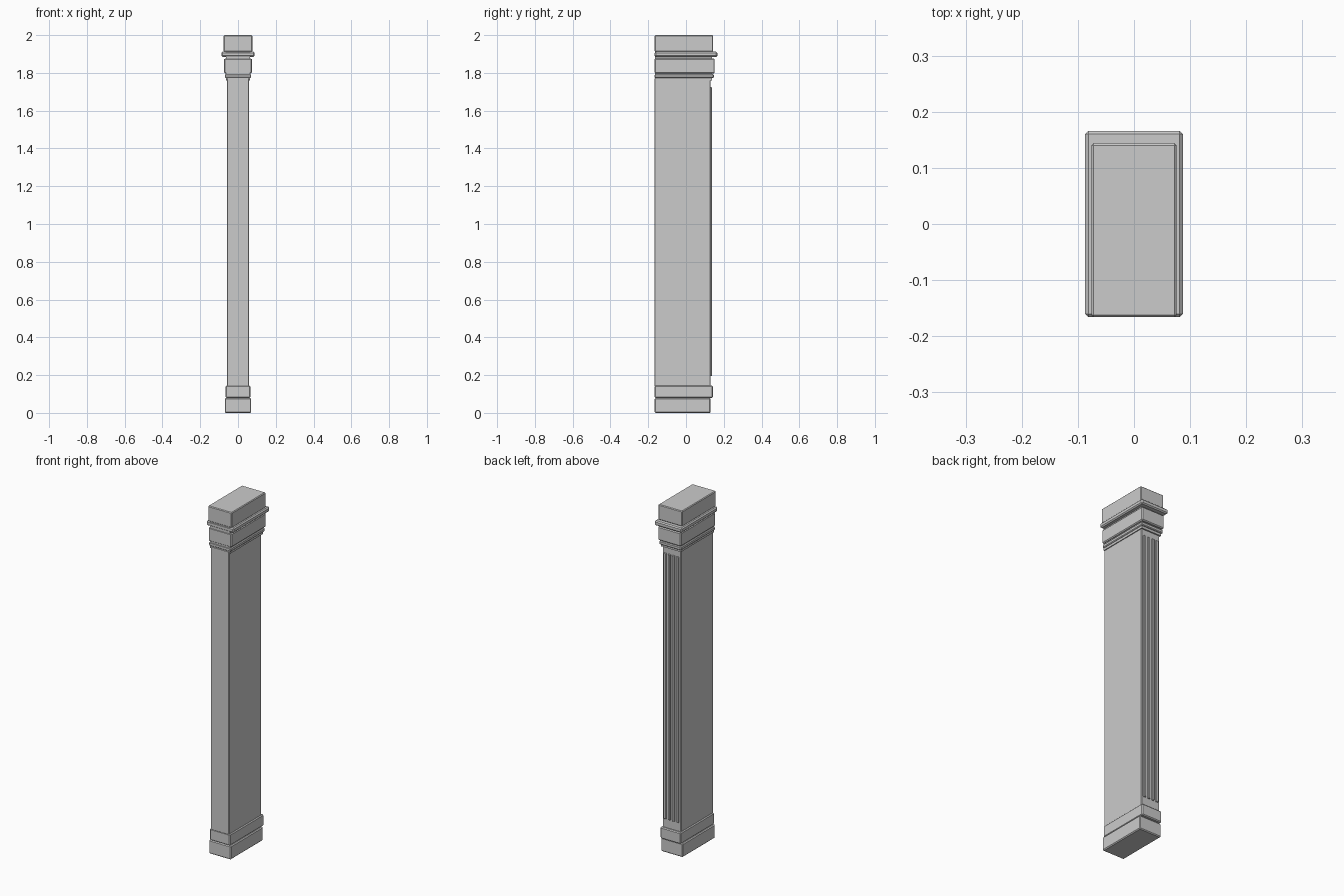
import bpy

if "Cube" in bpy.data.objects:
    bpy.data.objects.remove(bpy.data.objects["Cube"])

BACK = -0.166  # every block is flush on this plane


def block(name, half_x, y0, y1, z0, z1, chamfer=0.004):
    bpy.ops.mesh.primitive_cube_add(size=1, location=(0, (y0 + y1) / 2, (z0 + z1) / 2))
    ob = bpy.context.object
    ob.name = name
    ob.scale = (2 * half_x, y1 - y0, z1 - z0)
    bpy.ops.object.transform_apply(location=False, rotation=False, scale=True)
    if chamfer:
        mod = ob.modifiers.new("chamfer", 'BEVEL')
        mod.width = chamfer
        mod.segments = 1
    return ob


# Stacked base, shaft and capital: name, half width, front depth, bottom, top, chamfer
parts = [
    ("base_plinth", 0.070, 0.130, 0.0, 0.079, 0.005),
    ("base_moulding", 0.065, 0.142, 0.079, 0.145, 0.005),
    ("shaft", 0.059, 0.130, 0.140, 1.772, 0.003),
    ("neck_ring", 0.070, 0.147, 1.773, 1.793, 0.004),
    ("capital_block", 0.073, 0.152, 1.798, 1.877, 0.005),
    ("capital_moulding", 0.087, 0.166, 1.885, 1.912, 0.006),
    ("top_block", 0.076, 0.144, 1.912, 2.0, 0.004),
]
for name, hx, y1, z0, z1, c in parts:
    block(name, hx, BACK, y1, z0, z1, c)

# Recessed core that fills the thin joints of the capital
block("capital_core", 0.064, BACK + 0.002, 0.138, 1.76, 1.92, 0)

# Raised vertical strips on the decorated +y face
for i in range(4):
    strip = block("shaft_strip_%d" % (i + 1), 0.0075, 0.124, 0.137, 0.195, 1.725, 0.002)
    strip.location.x = (i - 1.5) * 0.027
